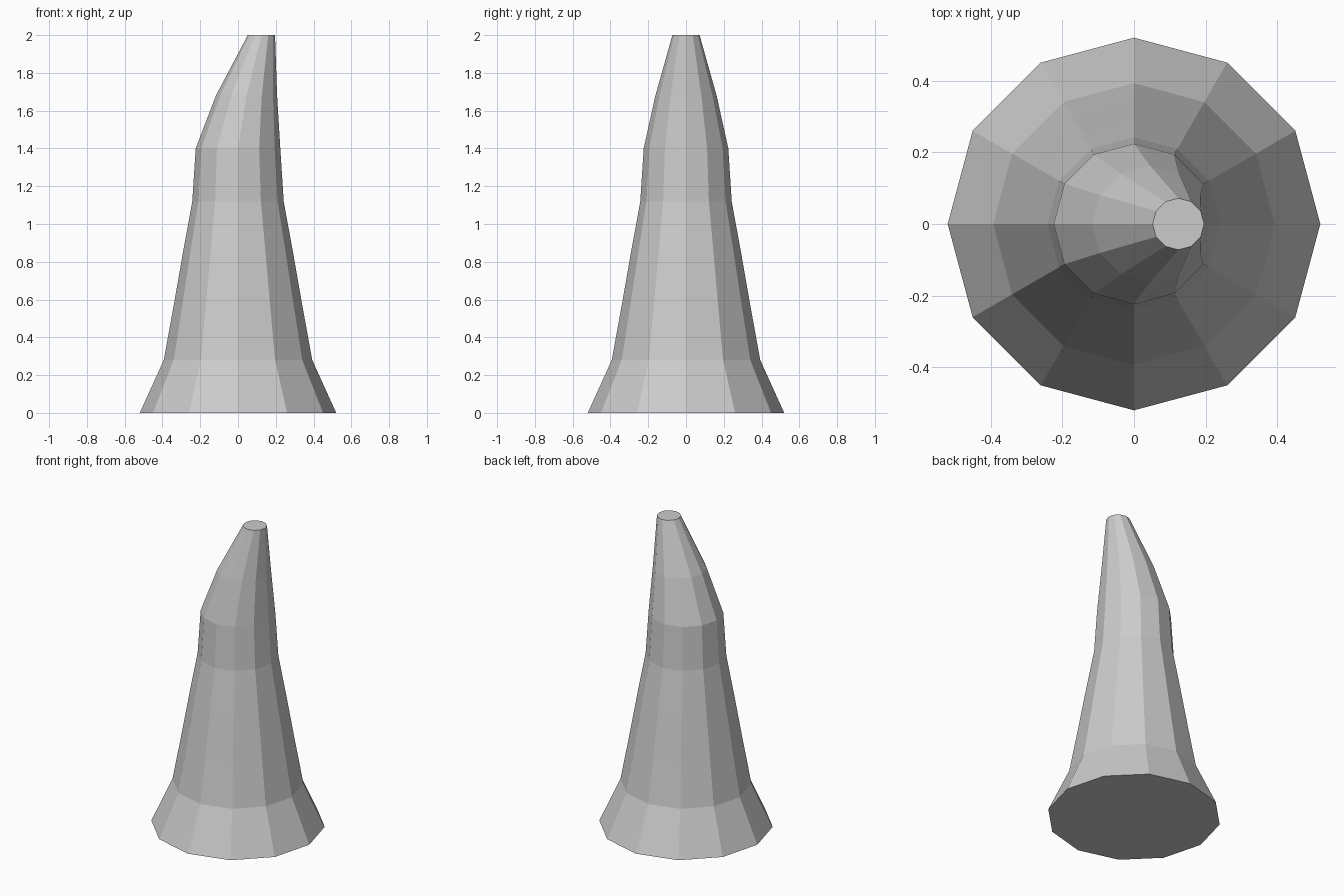
import bpy, bmesh
from math import cos, sin, pi

if "Cube" in bpy.data.objects:
    bpy.data.objects.remove(bpy.data.objects["Cube"])

SIDES = 12
# Rings of the horn: height, radius, sideways shift of the centre
RINGS = [(0, .52, 0), (.28, .393, 0), (.56, .342, 0), (.84, .293, 0),
         (1.12, .242, 0), (1.40, .224, 0), (1.68, .162, .045), (2.0, .072, .124)]

# Lofted, flat-faced horn with a bent tip
bm = bmesh.new()
loops = [[bm.verts.new((dx + r * cos(2 * pi * i / SIDES), r * sin(2 * pi * i / SIDES), z))
          for i in range(SIDES)] for z, r, dx in RINGS]
for low, high in zip(loops, loops[1:]):
    for i in range(SIDES):
        j = (i + 1) % SIDES
        bm.faces.new((low[i], low[j], high[j], high[i]))

# Base and tip caps
bm.faces.new(loops[0][::-1])
bm.faces.new(loops[-1])

mesh = bpy.data.meshes.new("bent_horn")
bm.to_mesh(mesh)
bm.free()
bpy.context.collection.objects.link(bpy.data.objects.new("bent_horn", mesh))
